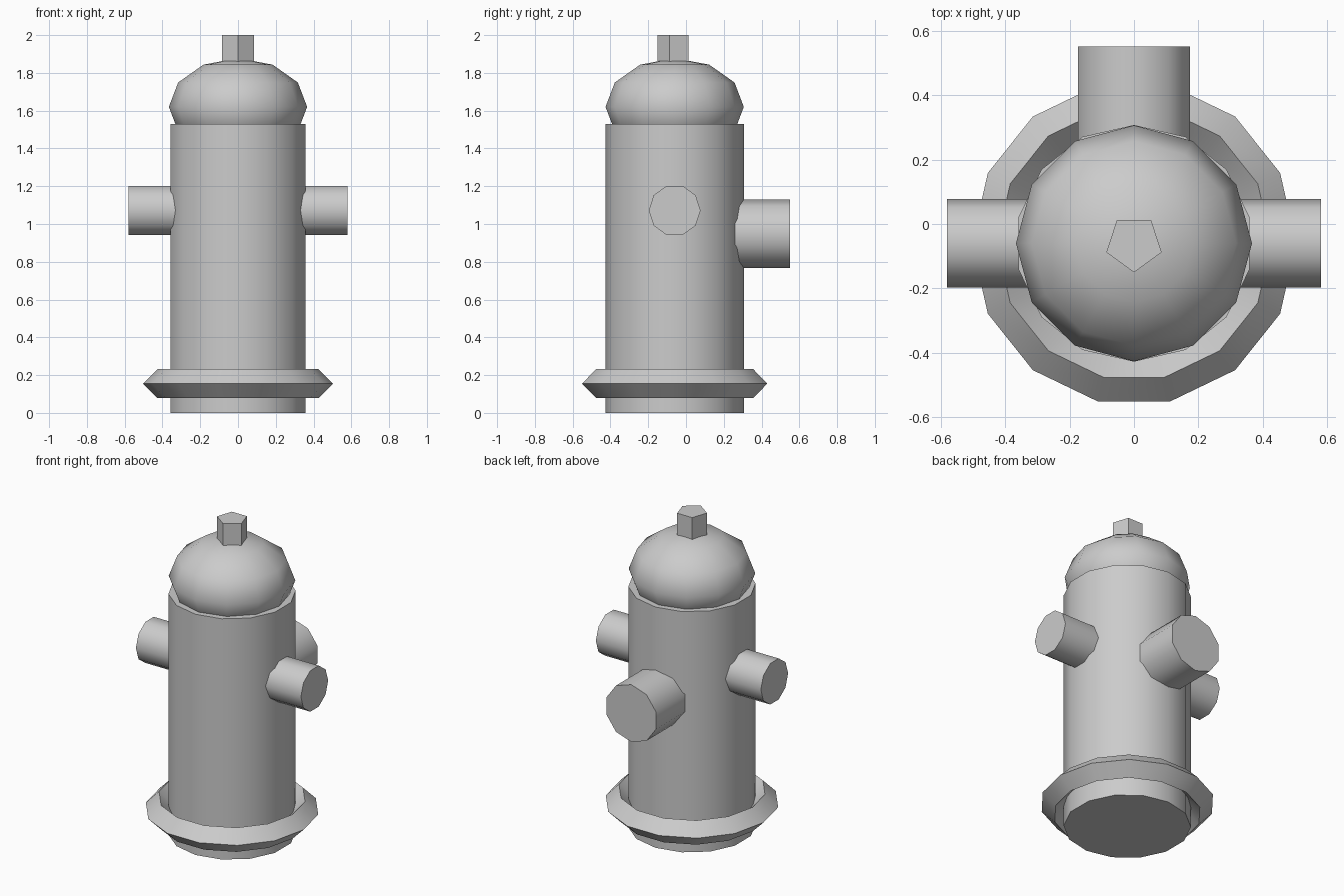
import bpy
import math
from mathutils import Vector

cube = bpy.data.objects.get("Cube")
if cube:
    bpy.data.objects.remove(cube, do_unlink=True)

CENTRE_Y = -0.06

grey = bpy.data.materials.new("plain grey")
grey.use_nodes = True
colour = (0.6, 0.6, 0.6, 1)
grey.diffuse_color = colour
grey.node_tree.nodes["Principled BSDF"].inputs["Base Color"].default_value = colour


def finish(obj, name):
    obj.name = name
    obj.data.name = name
    obj.data.materials.append(grey)
    bpy.ops.object.shade_smooth_by_angle(angle=math.radians(45))
    return obj


def prism(name, sides, radius, start, end, turn=0):
    """Capped cylinder running between two points."""
    start, end = Vector(start), Vector(end)
    axis = end - start
    rotation = axis.to_track_quat('Z', 'Y').to_euler()
    bpy.ops.mesh.primitive_cylinder_add(vertices=sides, radius=radius, depth=axis.length,
                                        location=(start + end) / 2, rotation=rotation)
    obj = bpy.context.object
    if turn:
        for v in obj.data.vertices:
            x, y, z = v.co
            v.co = (x * math.cos(turn) - y * math.sin(turn),
                    x * math.sin(turn) + y * math.cos(turn), z)
    return finish(obj, name)


# Main barrel and the nut on top
prism("barrel", 14, 0.367, (0, CENTRE_Y, 0), (0, CENTRE_Y, 1.53))
prism("top_nut", 5, 0.09, (0, CENTRE_Y, 1.8), (0, CENTRE_Y, 2.0))

# Flattened dome cap
bpy.ops.mesh.primitive_uv_sphere_add(segments=12, ring_count=6, radius=1,
                                     location=(0, CENTRE_Y, 1.62))
dome = bpy.context.object
dome.scale = (0.366, 0.366, 0.258)
bpy.ops.object.transform_apply(location=False, rotation=False, scale=True)
finish(dome, "dome_cap")

# Diamond-section ring around the foot
bpy.ops.mesh.primitive_torus_add(major_segments=14, minor_segments=4,
                                 major_radius=0.426, minor_radius=0.077,
                                 location=(0, CENTRE_Y, 0.155))
finish(bpy.context.object, "base_ring")

# Side outlets, with a corner pointing front and back
for side, name in ((1, "left_outlet"), (-1, "right_outlet")):
    outlet = prism(name, 10, 0.137, (side * 0.2, CENTRE_Y, 1.072), (side * 0.58, CENTRE_Y, 1.072))
    ys = [(outlet.rotation_euler.to_matrix() @ v.co).y for v in outlet.data.vertices]
    if max(ys) < 0.136:
        for v in outlet.data.vertices:
            v.co.x, v.co.y = -v.co.y, v.co.x

# Large back outlet, with a corner pointing up and down
back = prism("back_outlet", 10, 0.182, (0, 0.1, 0.948), (0, 0.55, 0.948))
zs = [(back.rotation_euler.to_matrix() @ v.co).z for v in back.data.vertices]
if max(zs) < 0.181:
    for v in back.data.vertices:
        v.co.x, v.co.y = -v.co.y, v.co.x
